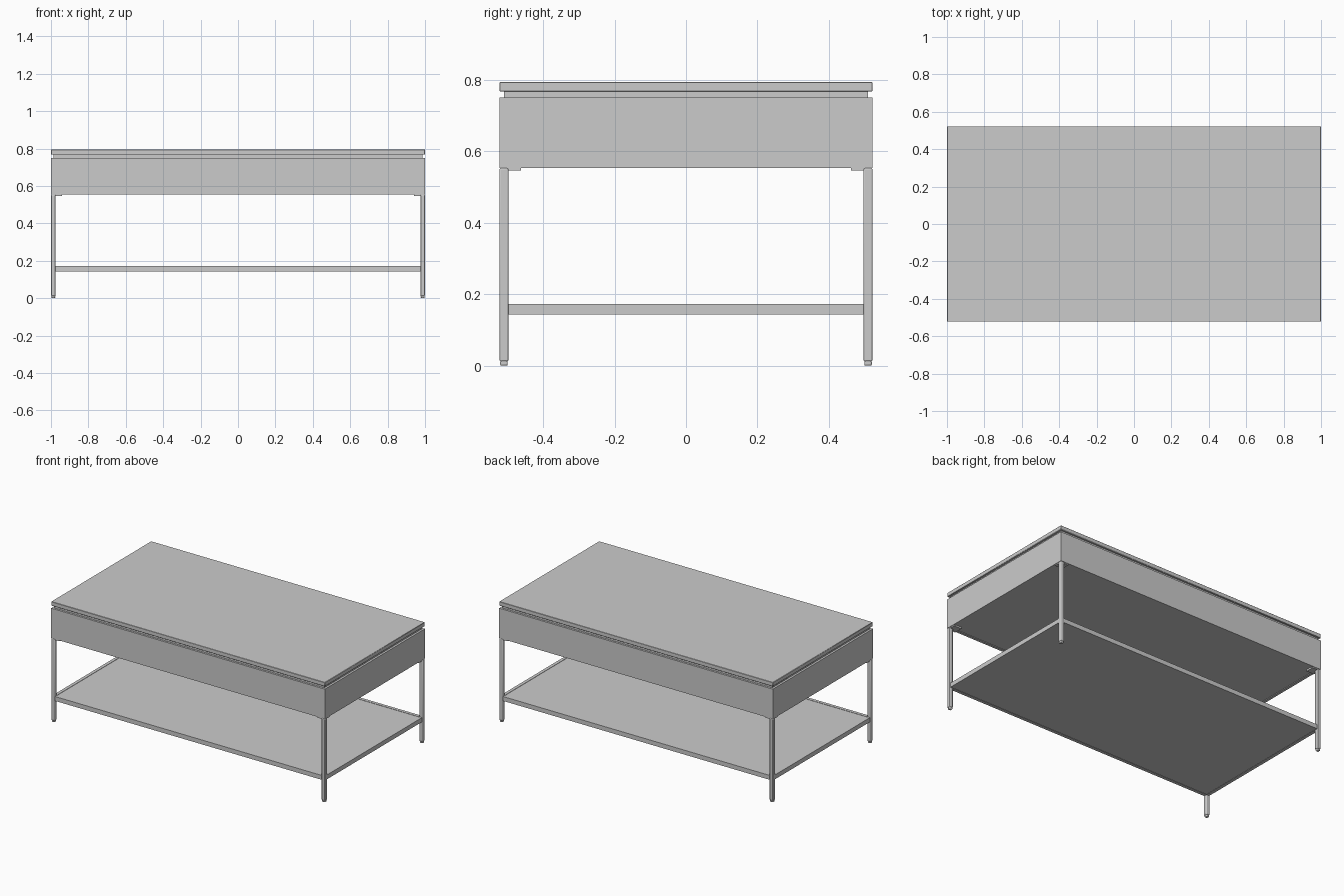
import bpy, bmesh

if "Cube" in bpy.data.objects:
    bpy.data.objects.remove(bpy.data.objects["Cube"])

# Single painted finish
grey = bpy.data.materials.new("grey_finish")
grey.diffuse_color = (0.6, 0.6, 0.6, 1)
grey.use_nodes = True
grey.node_tree.nodes["Principled BSDF"].inputs["Base Color"].default_value = grey.diffuse_color

X, Y = 1.0, 0.522      # half width and half depth
LEG = 0.025            # leg thickness
TOP, SLAB = 0.794, 0.767
BOX_TOP, BOX_LOW = 0.75, 0.553
SHELF_TOP, SHELF_LOW = 0.172, 0.143


def box(name, lo, hi, bevel=0.0, segments=1):
    """Axis-aligned box between two corners, with optional rounded edges."""
    bm = bmesh.new()
    bmesh.ops.create_cube(bm, size=1)
    for v in bm.verts:
        v.co = [(a + b) / 2 + c * (b - a) for a, b, c in zip(lo, hi, v.co)]
    mesh = bpy.data.meshes.new(name)
    bm.to_mesh(mesh)
    bm.free()
    mesh.materials.append(grey)
    ob = bpy.data.objects.new(name, mesh)
    bpy.context.collection.objects.link(ob)
    if bevel:
        mod = ob.modifiers.new("rounded_edges", 'BEVEL')
        mod.width, mod.segments = bevel, segments
        bpy.context.view_layer.objects.active = ob
        ob.select_set(True)
        bpy.ops.object.shade_smooth_by_angle()
        ob.select_set(False)
    return ob


def span(a, b):
    return min(a, b), max(a, b)


# Table top and the recessed strip under it
box("table_top", (-X, -Y, SLAB), (X, Y, TOP), 0.002)
box("recessed_strip", (-0.986, -0.509, BOX_TOP - 0.01), (0.986, 0.509, SLAB))

# Apron panels around the body, with a closed underside
T = 0.018
for s, end in ((-1, "front"), (1, "back")):
    y0, y1 = span(s * Y, s * (Y - T))
    box(end + "_apron", (-X, y0, BOX_LOW), (X, y1, BOX_TOP))
for s, side in ((-1, "left"), (1, "right")):
    x0, x1 = span(s * X, s * (X - T))
    box(side + "_apron", (x0, -Y + T, BOX_LOW), (x1, Y - T, BOX_TOP))
box("body_underside", (-X + T, -Y + T, BOX_LOW + 0.004),
    (X - T, Y - T, BOX_TOP - 0.002))

# Legs with rounded edges, narrower feet and mounting plates
for sx, side in ((-1, "left"), (1, "right")):
    for sy, end in ((-1, "front"), (1, "back")):
        tag = end + "_" + side
        x0, x1 = span(sx * X, sx * (X - LEG))
        y0, y1 = span(sy * Y, sy * (Y - LEG))
        box(tag + "_leg", (x0, y0, 0.012), (x1, y1, BOX_LOW), 0.004, 2)
        box(tag + "_foot", (x0 + 0.002, y0 + 0.002, 0),
            (x1 - 0.002, y1 - 0.002, 0.014), 0.004, 2)
        px0, px1 = span(sx * (X - 0.003), sx * (X - 0.06))
        py0, py1 = span(sy * (Y - 0.003), sy * (Y - 0.06))
        box(tag + "_mounting_plate", (px0, py0, 0.546),
            (px1, py1, BOX_LOW + 0.004))

# Lower shelf: rails between the legs and a panel inside them
for s, end in ((-1, "front"), (1, "back")):
    y0, y1 = span(s * (Y - 0.004), s * (Y - LEG))
    box(end + "_shelf_rail", (-X + LEG, y0, SHELF_LOW),
        (X - LEG, y1, SHELF_TOP))
for s, side in ((-1, "left"), (1, "right")):
    x0, x1 = span(s * (X - 0.004), s * (X - LEG))
    box(side + "_shelf_rail", (x0, -Y + LEG, SHELF_LOW),
        (x1, Y - LEG, SHELF_TOP))
box("shelf_panel", (-X + LEG, -Y + LEG, SHELF_LOW + 0.002),
    (X - LEG, Y - LEG, SHELF_TOP - 0.002))
